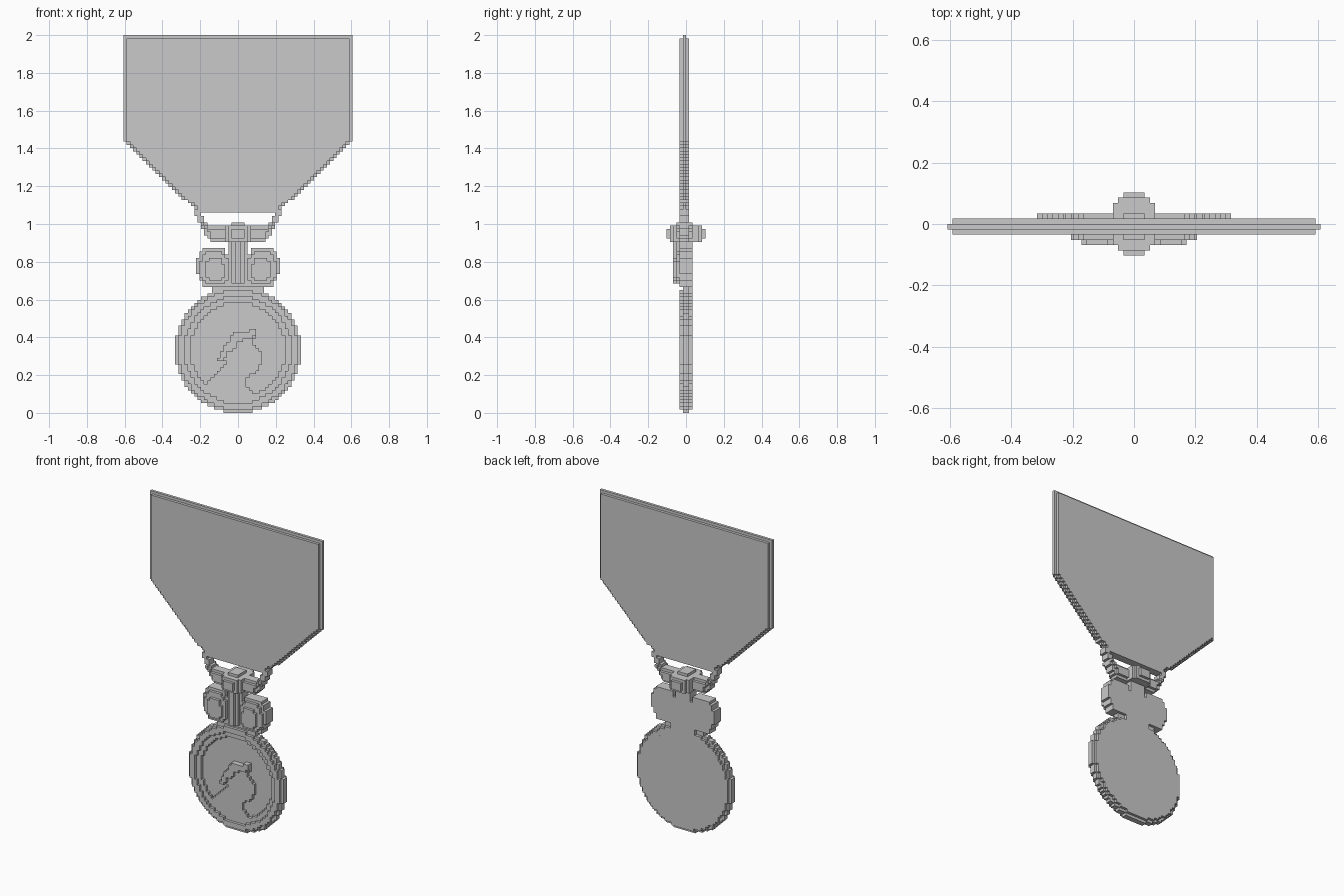
import bpy
import bmesh
from mathutils import Matrix, Vector

cube = bpy.data.objects.get("Cube")
if cube:
    bpy.data.objects.remove(cube, do_unlink=True)

V = 2 / 117          # size of one block
ROWS, COLS = 117, 37

metal = bpy.data.materials.new("light_grey")
metal.use_nodes = True
grey = (0.59, 0.59, 0.59, 1)
metal.diffuse_color = grey
metal.node_tree.nodes["Principled BSDF"].inputs["Base Color"].default_value = grey


# Shape rules: each returns a test for a point in the front plane
def polygon(pts):
    def test(x, z):
        inside = False
        for (ax, az), (bx, bz) in zip(pts, pts[1:] + pts[:1]):
            if (az > z) != (bz > z) and x < (bx - ax) * (z - az) / (bz - az) + ax:
                inside = not inside
        return inside
    return test


def mirrored(pts):
    half = polygon(pts)
    return lambda x, z: half(abs(x), z)


def rect(blocks, low, high):
    return lambda x, z: abs(x) < blocks * V and low < z < high


def disc(blocks):
    centre = 19.5 * V
    return lambda x, z: x * x + (z - centre) ** 2 <= (blocks * V) ** 2


def minus(a, b):
    return lambda x, z: a(x, z) and not b(x, z)


def either(a, b):
    return lambda x, z: a(x, z) or b(x, z)


def block_runs(shape, shift):
    """Stepped version of a shape as (first, last, row, height) rectangles."""
    done, live = [], {}
    for row in range(ROWS + 1):
        runs, start = set(), None
        for i in range(-COLS, COLS + 1):
            full = row < ROWS and shape((i + shift) * V, (row + 0.5) * V)
            if full and start is None:
                start = i
            if not full and start is not None:
                runs.add((start, i))
                start = None
        for run in [r for r in live if r not in runs]:
            base = live.pop(run)
            done.append((*run, base, row - base))
        for run in runs:
            live.setdefault(run, row)
    return done


def part(name, slabs, even=False):
    """Stack of stepped slabs; each slab is (shape, front, back) in blocks."""
    bm = bmesh.new()
    shift = 0.5 if even else 0
    for shape, front, back in slabs:
        for a, b, row, height in block_runs(shape, shift):
            size = Vector((b - a, back - front, height)) * V
            mid = Vector(((a + b - 1) / 2 + shift, (front + back) / 2, row + height / 2)) * V
            bmesh.ops.create_cube(bm, size=1, matrix=Matrix.LocRotScale(mid, None, size))
    mesh = bpy.data.meshes.new(name)
    bm.to_mesh(mesh)
    bm.free()
    mesh.materials.append(metal)
    bpy.context.collection.objects.link(bpy.data.objects.new(name, mesh))


# Ribbon: broad middle layer between two slightly smaller faces
core = mirrored([(0, 2.1), (.61, 2.1), (.61, 1.44), (.21, 1.06), (0, 1.06)])
face = mirrored([(0, 1.98), (.592, 1.98), (.592, 1.445), (.195, 1.06), (0, 1.06)])
part("ribbon", [(face, -2, -1), (core, -1, 0), (face, 0, 1)])

# Hanger: shallow yoke below the ribbon
yoke = mirrored([(.235, 1.08), (.205, 1.0), (.15, .91), (0, .91),
                 (0, 1.0), (.165, 1.0), (.2, 1.07)])
yoke_face = mirrored([(.215, 1.03), (.19, 1.0), (.14, .93), (0, .93),
                      (0, .98), (.165, .98), (.2, 1.03)])
part("hanger", [(yoke_face, -3, -2), (yoke, -2, 1), (yoke_face, 1, 2)])

# Boss: stepped knob wrapped around the yoke
part("hanger_boss", [(rect(2, .925, .978), -6, 6), (rect(3, .91, .998), -5, 5),
                     (rect(4, .91, .998), -4, 4), (rect(2, .89, 1.01), -3, 2)], even=True)

# Column joining boss and medal
part("column", [(rect(3, .67, .92), -2, 2), (rect(2, .68, .92), -3, -2),
                (rect(1, .69, .92), -4, -3)], even=True)

# Winged clasp with two raised lobes and a neck onto the disc
wings = mirrored([(0, .665), (.19, .665), (.19, .69), (.207, .70), (.207, .735),
                  (.225, .75), (.225, .825), (.207, .83), (.207, .845), (.19, .85),
                  (.19, .865), (.155, .865), (.155, .88), (.12, .88), (.12, .865),
                  (.07, .865), (.07, .845), (0, .845)])
lobe = mirrored([(.07, .68), (.17, .68), (.2, .73), (.2, .80),
                 (.17, .855), (.08, .845), (.055, .82), (.055, .70)])
lobe_top = mirrored([(.09, .70), (.15, .70), (.175, .74), (.175, .80),
                     (.15, .82), (.10, .82), (.075, .79), (.075, .72)])
part("clasp", [(wings, -2, 2), (lobe, -3, -2), (lobe_top, -4, -3),
               (rect(8.5, .62, .67), -1, 1), (rect(5, .62, .67), 1, 2)], even=True)

# Medal: stepped edge, raised rim and a portrait in low relief with raised hair
portrait = polygon([(-.16, .10), (-.16, .17), (-.10, .23), (-.06, .27), (-.11, .28),
                    (-.08, .34), (-.04, .38), (-.03, .43), (.06, .43), (.09, .455),
                    (.1, .41), (.07, .38), (.1, .34), (.12, .32), (.12, .25),
                    (.09, .21), (.05, .19), (.05, .13), (.1, .10), (.1, .05), (-.14, .05)])
hair = polygon([(-.11, .28), (-.08, .34), (-.04, .38), (-.03, .43), (.06, .43),
                (.09, .455), (.1, .41), (.06, .39), (.01, .38), (-.02, .345),
                (-.06, .31), (-.07, .28)])
relief = either(minus(disc(19.5), disc(14.7)), portrait)
raised = either(minus(disc(18.5), disc(16.5)), hair)
part("medal", [(disc(18.5), 1, 2), (disc(19.5), 0, 1), (relief, -1, 0), (raised, -2, -1)])
